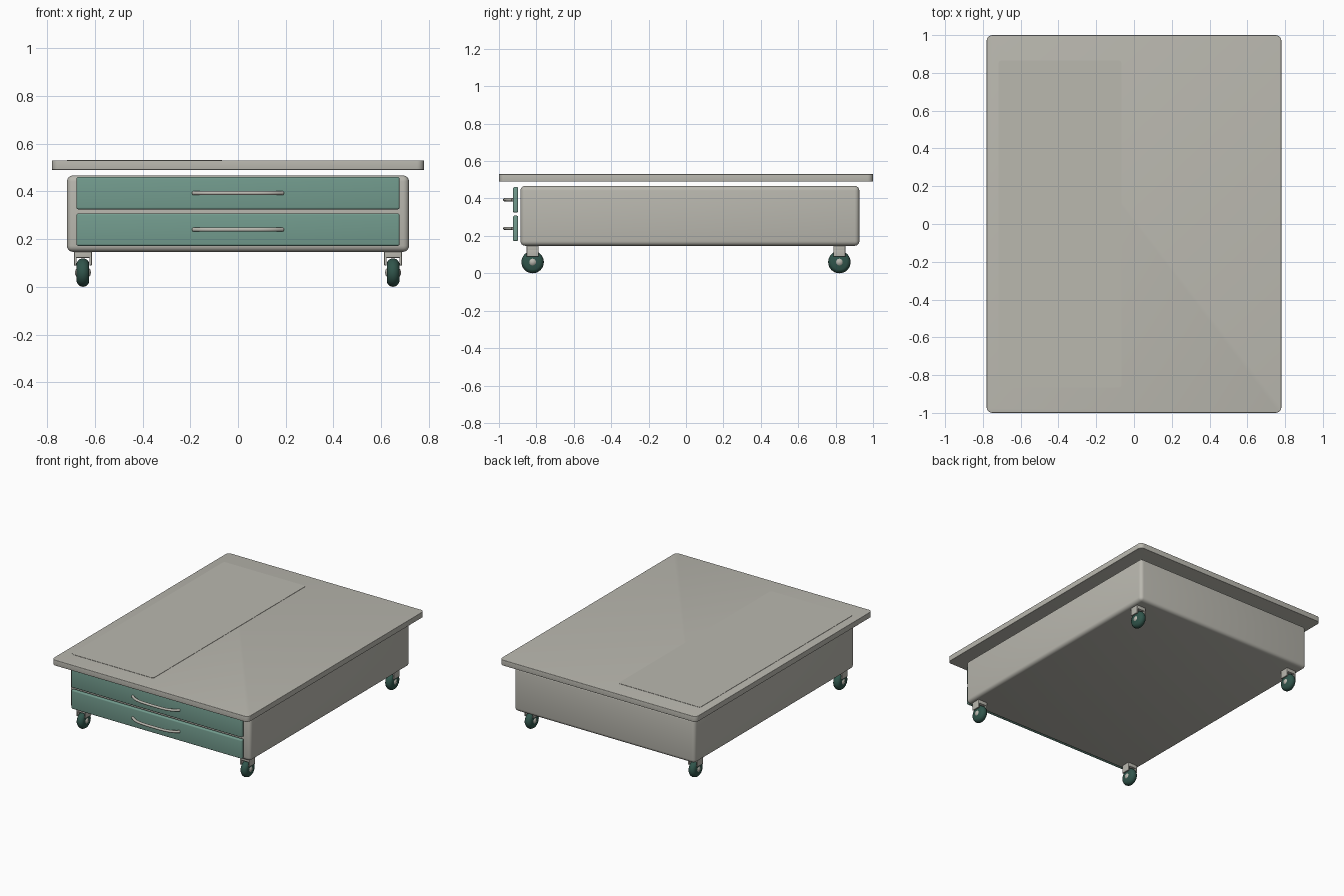
import bpy, bmesh, math
from mathutils import Matrix, Vector

if "Cube" in bpy.data.objects:
    bpy.data.objects.remove(bpy.data.objects["Cube"])


def material(name, rgb):
    m = bpy.data.materials.new(name)
    m.use_nodes = True
    m.diffuse_color = (*rgb, 1)
    bsdf = m.node_tree.nodes["Principled BSDF"]
    bsdf.inputs["Base Color"].default_value = (*rgb, 1)
    bsdf.inputs["Roughness"].default_value = 0.6
    return m


stone = material("warm grey", (0.49, 0.48, 0.43))
teal = material("muted teal", (0.17, 0.33, 0.27))
green = material("dark green", (0.03, 0.09, 0.07))


def finish(name, bm, mat, angle=35):
    mesh = bpy.data.meshes.new(name)
    bmesh.ops.recalc_face_normals(bm, faces=bm.faces)
    bm.to_mesh(mesh)
    bm.free()
    mesh.materials.append(mat)
    ob = bpy.data.objects.new(name, mesh)
    bpy.context.collection.objects.link(ob)
    bpy.ops.object.select_all(action="DESELECT")
    ob.select_set(True)
    bpy.context.view_layer.objects.active = ob
    bpy.ops.object.shade_smooth_by_angle(angle=math.radians(angle))
    return ob


def box(name, low, high, mat, corner=0.0, edge=0.0):
    """Box with optional rounded upright corners, then softened edges."""
    low, high = Vector(low), Vector(high)
    bm = bmesh.new()
    bmesh.ops.create_cube(bm, size=1)
    bmesh.ops.scale(bm, vec=high - low, verts=bm.verts)
    bmesh.ops.translate(bm, vec=(low + high) / 2, verts=bm.verts)
    if corner:
        upright = [e for e in bm.edges
                   if abs(e.verts[0].co.z - e.verts[1].co.z) > 1e-5]
        bmesh.ops.bevel(bm, geom=upright, offset=corner, segments=6,
                        profile=0.5, affect="EDGES")
    if edge:
        sharp = [e for e in bm.edges if e.calc_face_angle() > 0.6]
        bmesh.ops.bevel(bm, geom=sharp, offset=edge, segments=4,
                        profile=0.5, affect="EDGES")
    return finish(name, bm, mat)


def lathe_x(name, profile, centre, mat):
    """Spin (offset along x, radius) points about the x axis."""
    bm = bmesh.new()
    verts = [bm.verts.new((x, 0, r)) for x, r in profile]
    edges = [bm.edges.new(pair) for pair in zip(verts, verts[1:])]
    bmesh.ops.spin(bm, geom=verts + edges, cent=(0, 0, 0), axis=(1, 0, 0),
                   angle=math.tau, steps=32)
    bmesh.ops.remove_doubles(bm, verts=bm.verts, dist=1e-5)
    bmesh.ops.translate(bm, vec=centre, verts=bm.verts)
    return finish(name, bm, mat)


# Floating top with a thin panel let into its left-hand side
box("table_top", (-0.78, -1, 0.49), (0.78, 1, 0.53), stone, 0.03, 0.003)
box("top_panel", (-0.717, -0.865, 0.525), (-0.067, 0.865, 0.532), stone, 0.015)

# Cabinet
box("cabinet", (-0.717, -0.885, 0.147), (0.717, 0.927, 0.467), stone, edge=0.025)

# Drawers and bowed pulls
for label, bottom in (("lower", 0.172), ("upper", 0.325)):
    box(label + "_drawer", (-0.677, -0.925, bottom),
        (0.677, -0.897, bottom + 0.136), teal, edge=0.008)
    curve = bpy.data.curves.new(label + "_handle", "CURVE")
    curve.dimensions = "3D"
    curve.bevel_depth = 0.009
    curve.bevel_resolution = 3
    curve.use_fill_caps = True
    spline = curve.splines.new("POLY")
    steps = 20
    spline.points.add(steps)
    for i, p in enumerate(spline.points):
        t = 2 * i / steps - 1
        p.co = (0.187 * t, -0.926 - 0.043 * (1 - t ** 4), bottom + 0.068, 1)
    spline.use_smooth = True
    curve.materials.append(stone)
    handle = bpy.data.objects.new(label + "_handle", curve)
    bpy.context.collection.objects.link(handle)

# Casters: rounded wheel, hub, and a fork of two cheeks and a bridge
tyre = [(-0.026, 0), (-0.026, 0.04), (-0.021, 0.05), (-0.012, 0.057), (0, 0.06),
        (0.012, 0.057), (0.021, 0.05), (0.026, 0.04), (0.026, 0)]
hub = [(-0.034, 0), (-0.031, 0.012), (-0.026, 0.018),
       (0.026, 0.018), (0.031, 0.012), (0.034, 0)]
for side, x in (("right", -0.65), ("left", 0.65)):
    for end, y in (("front", -0.82), ("back", 0.82)):
        tag = end + "_" + side
        lathe_x(tag + "_wheel", tyre, (x, y, 0.06), green)
        lathe_x(tag + "_hub", hub, (x, y, 0.06), stone)
        box(tag + "_fork_bridge", (x - 0.037, y - 0.032, 0.122),
            (x + 0.037, y + 0.032, 0.152), stone, edge=0.003)
        for s in (-1, 1):
            box(tag + "_fork_cheek", (x + s * 0.032 - 0.005, y - 0.032, 0.09),
                (x + s * 0.032 + 0.005, y + 0.032, 0.13), stone, edge=0.002)
